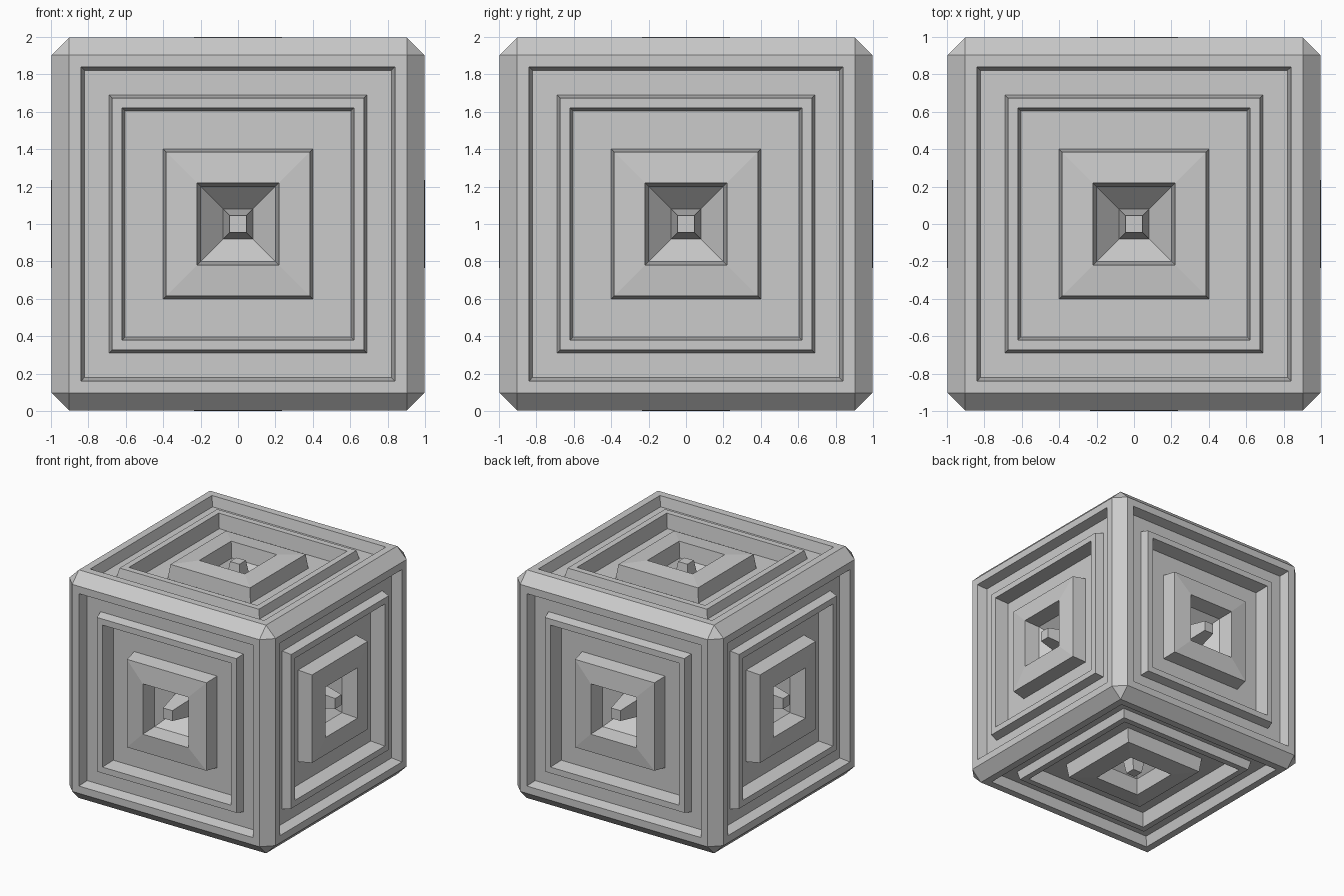
import bpy, bmesh
from mathutils import Matrix

if "Cube" in bpy.data.objects:
    bpy.data.objects.remove(bpy.data.objects["Cube"])

HALF = 0.996      # flat rim of every side
CHAMFER = 0.092

# (half width, distance from the cube centre) from rim to middle of a side
PROFILE = [
    (0.84, HALF), (0.82, 0.91),      # outer groove
    (0.69, 0.91), (0.673, 0.985),    # thin raised ridge
    (0.62, 0.985), (0.603, 0.86),    # wide inner groove
    (0.40, 0.86), (0.384, 0.984),    # raised central block
    (0.22, 1.0), (0.20, 0.865),      # mouth of the pit
    (0.08, 0.74),                    # sloping pit floor
    (0.045, 0.97),                   # small tapered stud
]

bm = bmesh.new()
bmesh.ops.create_cube(bm, size=2 * HALF, matrix=Matrix.Translation((0, 0, 1)))

# chamfered edges with triangular corners
bmesh.ops.bevel(bm, geom=bm.edges[:], offset=CHAMFER, offset_type='OFFSET',
                segments=1, profile=0.5, affect='EDGES')

# carve the same stepped profile into all six sides
sides = [f for f in bm.faces if f.calc_area() > 1.0]
r, d = HALF - CHAMFER, HALF
for nr, nd in PROFILE:
    bmesh.ops.inset_individual(bm, faces=sides, thickness=r - nr,
                               depth=nd - d, use_even_offset=True)
    r, d = nr, nd

bmesh.ops.recalc_face_normals(bm, faces=bm.faces[:])
mesh = bpy.data.meshes.new("stepped_cube")
bm.to_mesh(mesh)
bm.free()
bpy.context.collection.objects.link(bpy.data.objects.new("stepped_cube", mesh))
